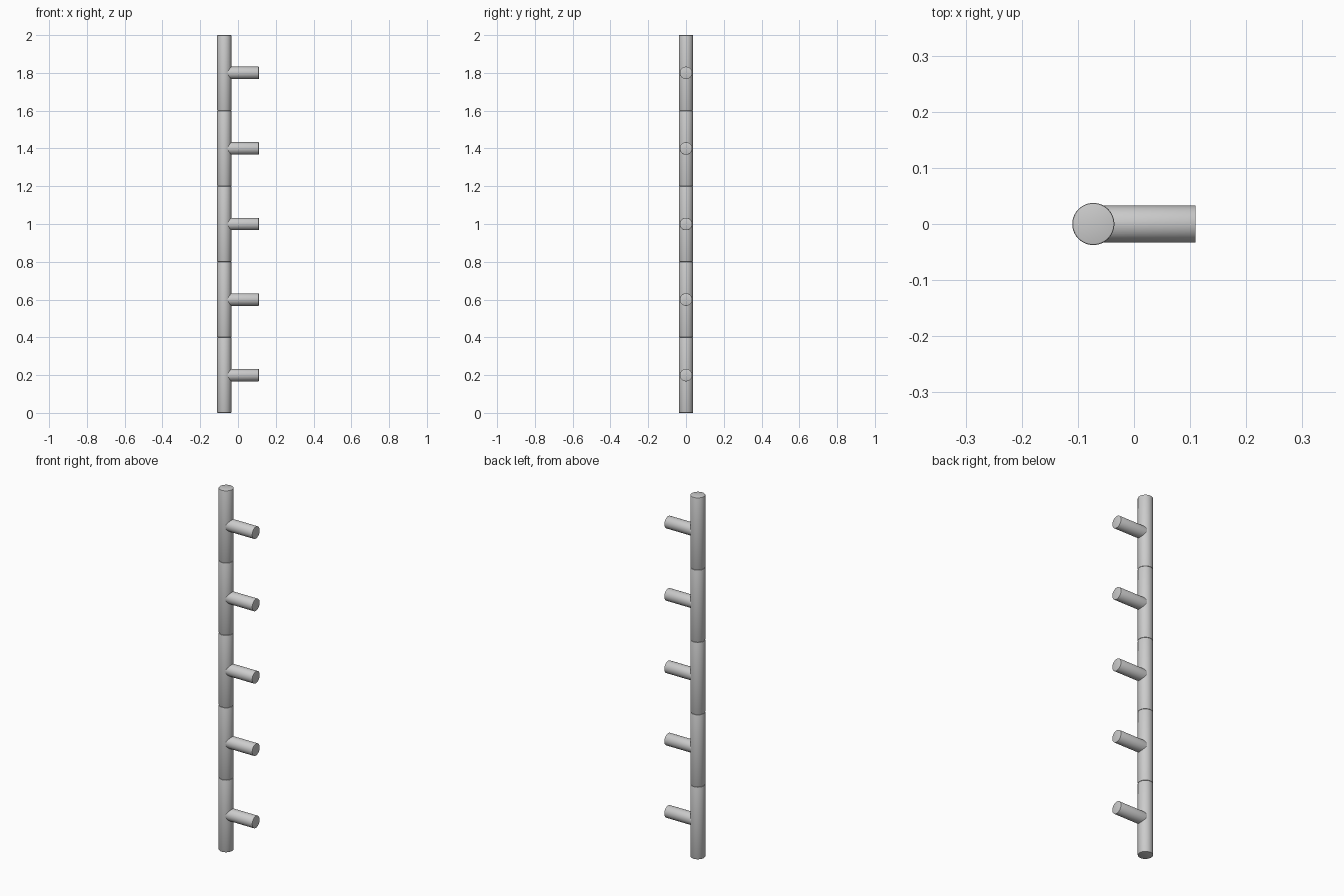
import bpy, math

if "Cube" in bpy.data.objects:
    bpy.data.objects.remove(bpy.data.objects["Cube"])

PIPE_X, PIPE_R, BRANCH_R = -0.0725, 0.0375, 0.033
SECTION, END_X = 0.4, 0.11


def rod(name, radius, length, loc, rot=(0, 0, 0), bevel=0.003):
    bpy.ops.mesh.primitive_cylinder_add(vertices=64, radius=radius, depth=length,
                                        location=loc, rotation=rot)
    ob = bpy.context.object
    ob.name = name
    mod = ob.modifiers.new("soft_rim", 'BEVEL')
    mod.width, mod.segments = bevel, 2
    mod.limit_method = 'ANGLE'
    mod.angle_limit = math.radians(40)
    bpy.ops.object.modifier_apply(modifier=mod.name)
    return ob


# Five identical tee sections stacked into one pole
for i in range(5):
    z = SECTION * (i + 0.5)
    branch = rod("side_branch", BRANCH_R, END_X - PIPE_X,
                 ((END_X + PIPE_X) / 2, 0, z), (0, math.pi / 2, 0), 0.001)
    pipe = rod(f"pipe_section_{i + 1}", PIPE_R, SECTION, (PIPE_X, 0, z))

    # Weld the branch into the pipe wall
    weld = pipe.modifiers.new("weld", 'BOOLEAN')
    weld.operation, weld.object, weld.solver = 'UNION', branch, 'EXACT'
    bpy.ops.object.modifier_apply(modifier=weld.name)
    bpy.data.objects.remove(branch)
    bpy.ops.object.shade_smooth_by_angle(angle=math.radians(30))
